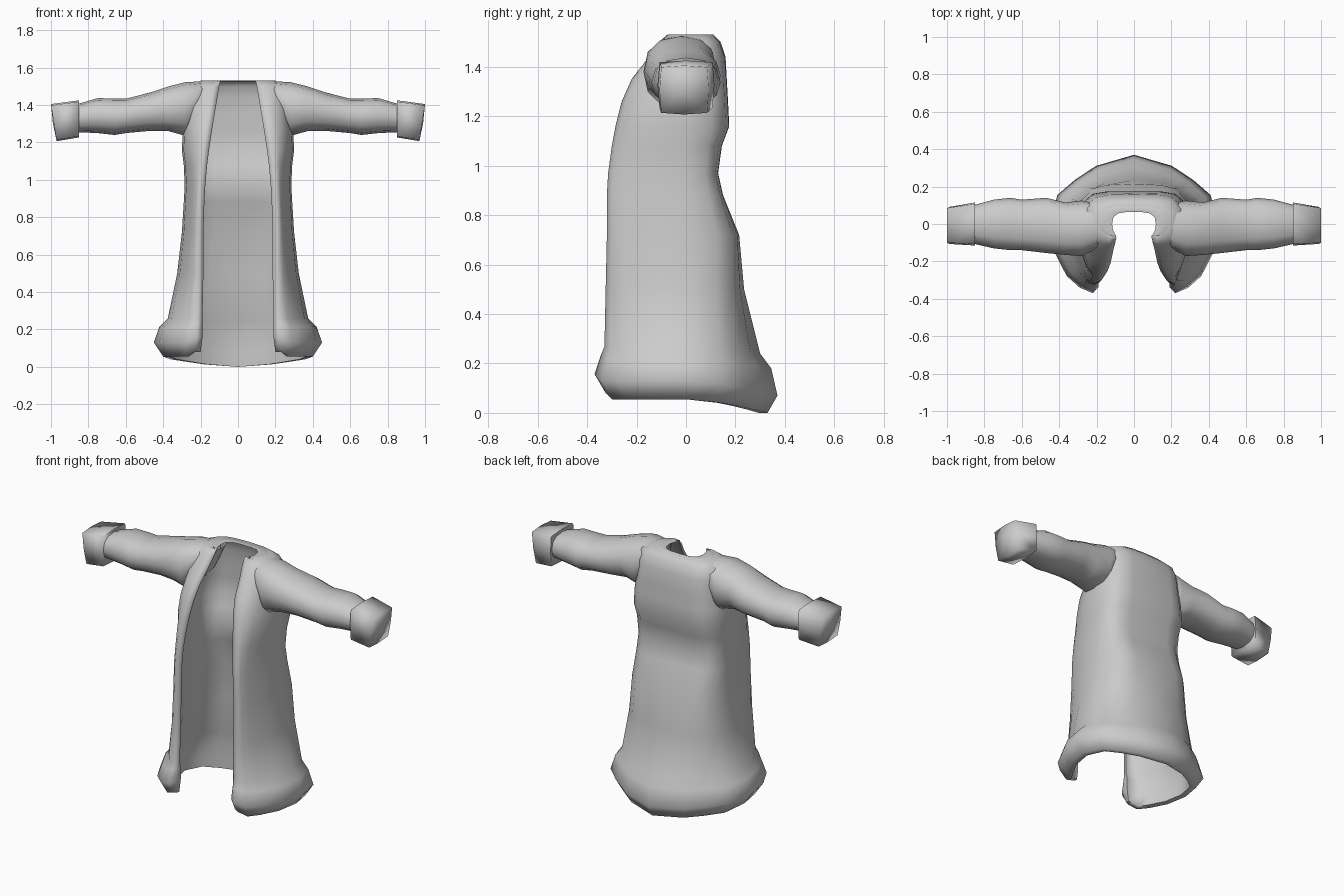
import bpy, bmesh, math

if "Cube" in bpy.data.objects:
    bpy.data.objects.remove(bpy.data.objects["Cube"])

cloth = bpy.data.materials.new("grey cloth")
cloth.diffuse_color = (0.6, 0.6, 0.6, 1)
cloth.use_nodes = True
cloth.node_tree.nodes["Principled BSDF"].inputs["Base Color"].default_value = cloth.diffuse_color


def loft(name, rings, mirror=False, angle=80, tips=(None, None)):
    """Skin closed rings of points; each end is closed only if it has a tip point."""
    bm = bmesh.new()
    rows = [[bm.verts.new(p) for p in ring] for ring in rings]
    n = len(rows[0])
    for a, b in zip(rows, rows[1:]):
        for i in range(n):
            j = (i + 1) % n
            bm.faces.new((a[i], a[j], b[j], b[i]))
    for row, tip in ((rows[0], tips[0]), (rows[-1], tips[1])):
        if tip == "shell":      # thick C section: join outer wall to inner wall
            for i in range(n // 2 - 1):
                bm.faces.new((row[i], row[i + 1], row[n - 2 - i], row[n - 1 - i]))
        elif tip:
            centre = bm.verts.new(tip)
            for i in range(n):
                bm.faces.new((row[i], row[(i + 1) % n], centre))
    bmesh.ops.recalc_face_normals(bm, faces=bm.faces)
    mesh = bpy.data.meshes.new(name)
    bm.to_mesh(mesh)
    bm.free()
    mesh.materials.append(cloth)
    ob = bpy.data.objects.new(name, mesh)
    bpy.context.collection.objects.link(ob)
    if mirror:
        ob.modifiers.new("mirror", "MIRROR").use_mirror_merge = False
    bpy.ops.object.select_all(action="DESELECT")
    ob.select_set(True)
    bpy.context.view_layer.objects.active = ob
    bpy.ops.object.shade_smooth_by_angle(angle=math.radians(angle))
    return ob


def wall(z, drop, w, f, b, g, edge, k):
    """Open-fronted outline from right front edge round the back to the left.
    k blends from a rounded plan (0) to a boxy one (1)."""
    def mix(p, q):
        return p + (q - p) * k
    lapel = min(g + 0.03, 0.79 * w)
    side = mix(0.8, 0.85) * w
    half = [(g, f + edge), (lapel, f),
            ((lapel + side) / 2, mix(0.92, 0.94) * f), (side, mix(0.75, 0.79) * f),
            (mix(0.94, 0.97) * w, 0.42 * f), (w, 0),
            (mix(0.91, 0.95) * w, mix(0.42, 0.6) * b),
            (mix(0.7, 0.74) * w, mix(0.64, 0.92) * b),
            (mix(0.45, 0.5) * w, mix(0.84, 0.99) * b)]
    pts = half + [(0, b)] + [(-x, y) for x, y in reversed(half)]
    out = [[x, y, z - drop * max(0, y / b) ** 1.6] for x, y in pts]
    for i in (0, 1, -1, -2):        # hem rises at the front edges
        out[i][2] += 0.45 * drop
    return out


def thick_ring(z, drop, w, f, b, g, t, k):
    outer = wall(z, drop, w, f, b, g, t * 0.4, k)
    inner = wall(z, drop, w - t, f + t, b - t, g, 0, k)
    return outer + inner[::-1]


# Coat body: height, back drop, half width, front y, back y, opening,
# thickness, boxiness
body = [
    (0.055, 0.055, 0.40, -0.325, 0.33, 0.20, 0.035, 0),
    (0.13, 0.06, 0.45, -0.37, 0.37, 0.19, 0.08, 0),
    (0.215, 0.035, 0.42, -0.345, 0.345, 0.19, 0.055, 0),
    (0.26, 0.02, 0.375, -0.33, 0.30, 0.19, 0.03, 0.2),
    (0.50, 0, 0.325, -0.325, 0.235, 0.185, 0.03, 0.6),
    (0.72, 0, 0.30, -0.32, 0.215, 0.185, 0.03, 0.85),
    (0.88, 0, 0.29, -0.32, 0.15, 0.18, 0.03, 1),
    (0.97, 0, 0.285, -0.315, 0.13, 0.175, 0.03, 1),
    (1.08, 0, 0.29, -0.30, 0.145, 0.165, 0.03, 1),
    (1.16, 0, 0.30, -0.285, 0.175, 0.155, 0.03, 1),
    (1.26, 0, 0.295, -0.26, 0.17, 0.14, 0.03, 1),
    (1.35, 0, 0.28, -0.22, 0.165, 0.125, 0.03, 1),
    (1.44, 0, 0.275, -0.15, 0.16, 0.11, 0.03, 0.9),
    (1.50, 0, 0.265, -0.11, 0.14, 0.10, 0.025, 0.8),
    (1.53, 0, 0.20, -0.075, 0.11, 0.095, 0.015, 0.8),
    (1.525, 0, 0.122, -0.08, 0.07, 0.095, 0.005, 0.8),
]
loft("coat_body", [thick_ring(*r) for r in body], tips=("shell", "shell"))


def section(x, y0, y1, z0, z1, n, power, slant=0):
    """Rounded-square ring facing along x."""
    ring = []
    for i in range(n):
        a = 2 * math.pi * i / n
        c, s = math.cos(a), math.sin(a)
        u = math.copysign(abs(c) ** power, c)
        v = math.copysign(abs(s) ** power, s)
        ring.append((x + slant * (v - 1) / 2, (y0 + y1) / 2 + u * (y1 - y0) / 2,
                     (z0 + z1) / 2 + v * (z1 - z0) / 2))
    return ring


# Sleeves: x, then y range and z range, tapering into the shoulder seam
sleeve = [
    (0.13, -0.05, 0.08, 1.49, 1.525),
    (0.20, -0.13, 0.11, 1.33, 1.526),
    (0.28, -0.172, 0.125, 1.235, 1.523),
    (0.37, -0.165, 0.115, 1.26, 1.50),
    (0.47, -0.155, 0.14, 1.262, 1.467),
    (0.60, -0.14, 0.13, 1.25, 1.434),
    (0.66, -0.14, 0.14, 1.24, 1.435),
    (0.75, -0.13, 0.13, 1.25, 1.437),
    (0.86, -0.105, 0.10, 1.255, 1.405),
]
loft("sleeves", [section(*s, 12, 0.85) for s in sleeve], mirror=True)

# Squared turn-back cuffs with closed ends
cuff = [section(0.85, -0.115, 0.115, 1.227, 1.425, 8, 0.2),
        section(1.0, -0.107, 0.092, 1.207, 1.405, 8, 0.2, slant=0.03)]
loft("cuffs", cuff, mirror=True, angle=100,
     tips=((0.855, 0, 1.325), (0.99, -0.007, 1.305)))
